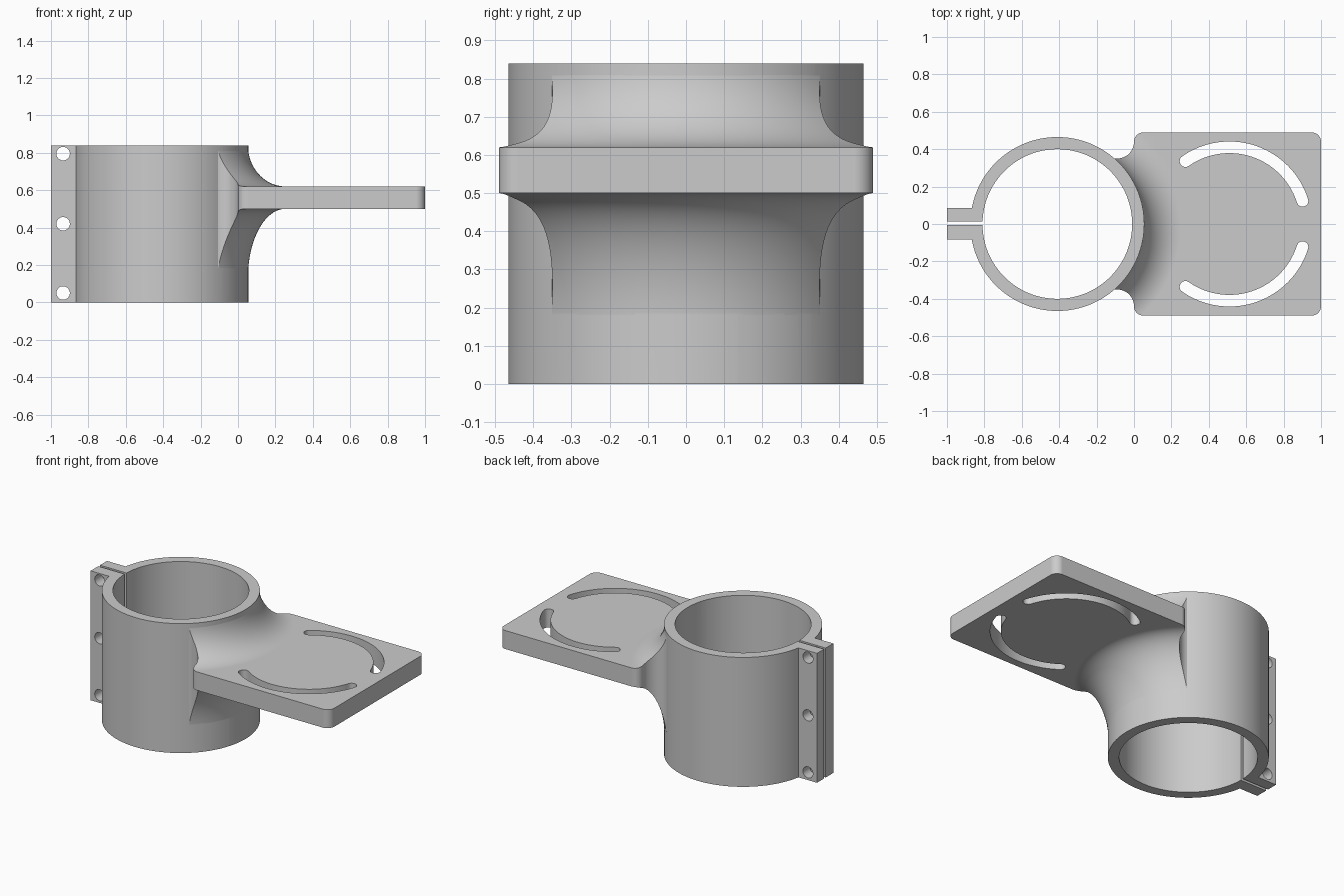
import bpy, bmesh
from math import sin, cos, radians, pi
from mathutils import Matrix, Vector

if "Cube" in bpy.data.objects:
    bpy.data.objects.remove(bpy.data.objects["Cube"])

CX, R_OUT, R_IN, H = -0.41, 0.465, 0.40, 0.84
Z0, Z1 = 0.50, 0.62          # plate underside and top
SEG = 128


def arc(cx, cy, r, a0, a1, n):
    return [(cx + r * cos(radians(a0 + (a1 - a0) * i / n)),
             cy + r * sin(radians(a0 + (a1 - a0) * i / n))) for i in range(n + 1)]


def mesh_object(name, bm):
    bmesh.ops.recalc_face_normals(bm, faces=bm.faces)
    me = bpy.data.meshes.new(name)
    bm.to_mesh(me)
    bm.free()
    ob = bpy.data.objects.new(name, me)
    bpy.context.collection.objects.link(ob)
    return ob


def prism(name, pts, z0, z1, matrix=Matrix()):
    bm = bmesh.new()
    lo = [bm.verts.new(matrix @ Vector((x, y, z0))) for x, y in pts]
    hi = [bm.verts.new(matrix @ Vector((x, y, z1))) for x, y in pts]
    bm.faces.new(lo)
    bm.faces.new(hi)
    for i in range(len(pts)):
        j = (i + 1) % len(pts)
        bm.faces.new((lo[i], lo[j], hi[j], hi[i]))
    return mesh_object(name, bm)


def circle(cx, cy, r, n):
    return arc(cx, cy, r, 0, 360, n)[:-1]


def box(x0, x1, y0, y1):
    return [(x0, y0), (x1, y0), (x1, y1), (x0, y1)]


def lathe(name, profile):
    bm = bmesh.new()
    rings = [[bm.verts.new((CX + r * cos(2 * pi * k / SEG), r * sin(2 * pi * k / SEG), z))
              for r, z in profile] for k in range(SEG)]
    n = len(profile)
    for k in range(SEG):
        a, b = rings[k], rings[(k + 1) % SEG]
        for i in range(n):
            j = (i + 1) % n
            bm.faces.new((a[i], b[i], b[j], a[j]))
    return mesh_object(name, bm)


def boolean(target, other, op):
    mod = target.modifiers.new("bool", 'BOOLEAN')
    mod.operation, mod.solver, mod.object = op, 'EXACT', other
    bpy.context.view_layer.objects.active = target
    bpy.ops.object.modifier_apply(modifier=mod.name)
    bpy.data.objects.remove(other)


# Plate with curved neck: revolved flare, trimmed to the plate outline
W = 0.20
r0 = R_OUT - 0.002
low = [(r0 + W * (1 - cos(t)), 0.13 + (Z0 - 0.13) * sin(t))
       for t in [pi / 2 * i / 20 for i in range(21)]]
high = [(r0 + W * (1 - cos(t)), H - (H - Z1) * sin(t))
        for t in [pi / 2 * i / 20 for i in range(20, -1, -1)]]
plate = lathe("mounting_plate", [(0.05, 0.13)] + low + [(1.7, Z0), (1.7, Z1)] + high + [(0.05, H)])
half = (arc(0.95, 0.44, 0.05, 0, 90, 8) + arc(0.05, 0.44, 0.05, 90, 180, 8)
        + arc(-0.09, 0.44, 0.09, 0, -125, 18)[1:] + [(-0.3, 0.2)])
outline = half + [(x, -y) for x, y in reversed(half)]
boolean(plate, prism("outline_cutter", outline, -0.1, 1.0), 'INTERSECT')

# Clamp ring with ears
bracket = prism("clamp_bracket", circle(CX, 0, R_OUT, SEG), 0, H)
boolean(bracket, prism("ears", box(-1.0, -0.75, -0.083, 0.085), 0, H), 'UNION')
boolean(bracket, plate, 'UNION')

# Bore and clamp gap
boolean(bracket, prism("bore_cutter", circle(CX, 0, R_IN, SEG), -0.1, 1.0), 'DIFFERENCE')
boolean(bracket, prism("gap_cutter", box(-1.1, -0.7, -0.005, 0.013), -0.1, 1.0), 'DIFFERENCE')

# Bolt holes through the ears
for z in (0.05, 0.42, 0.795):
    m = Matrix.Translation((-0.935, 0, z)) @ Matrix.Rotation(pi / 2, 4, 'X')
    boolean(bracket, prism("hole_cutter", circle(0, 0, 0.036, 32), -0.2, 0.2, m), 'DIFFERENCE')

# Two mirrored curved slots
SX, SR, SW, A0, A1 = 0.51, 0.41, 0.031, 17.5, 125
ends = [(SX + SR * cos(radians(a)), SR * sin(radians(a))) for a in (A0, A1)]
slot = (arc(SX, 0, SR + SW, A0, A1, 40) + arc(*ends[1], SW, A1, A1 + 180, 10)[1:]
        + arc(SX, 0, SR - SW, A1, A0, 40)[1:] + arc(*ends[0], SW, A0 + 180, A0 + 360, 10)[1:-1])
for s in (1, -1):
    boolean(bracket, prism("slot_cutter", [(x, s * y) for x, y in slot], 0.4, 0.8), 'DIFFERENCE')

# Smooth curves with crisp edges
bpy.ops.object.select_all(action='DESELECT')
bracket.select_set(True)
bpy.context.view_layer.objects.active = bracket
bpy.ops.object.shade_smooth_by_angle(angle=radians(30))
wn = bracket.modifiers.new("weighted_normals", 'WEIGHTED_NORMAL')
wn.keep_sharp = True
